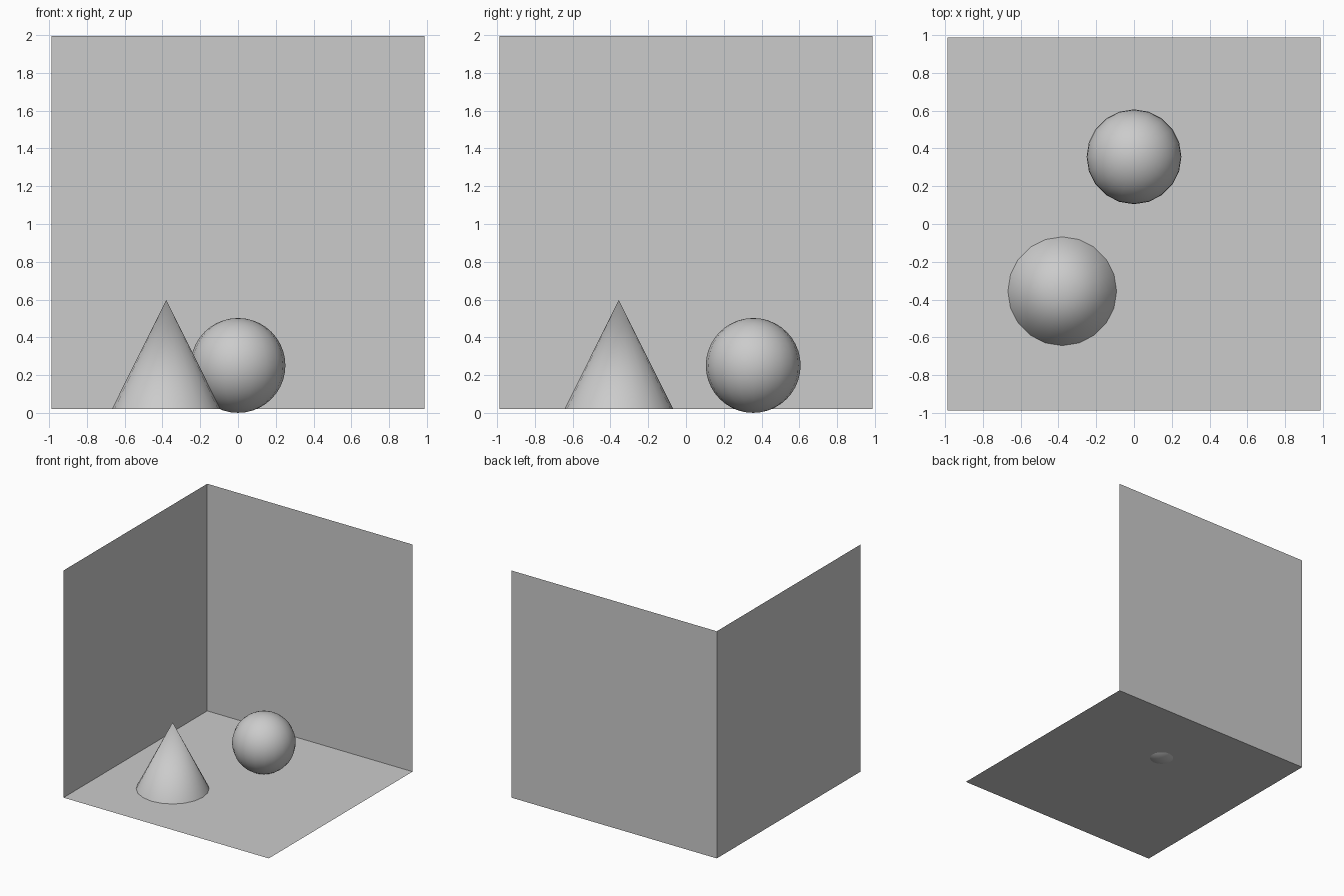
import bpy
from math import pi, radians

if "Cube" in bpy.data.objects:
    bpy.data.objects.remove(bpy.data.objects["Cube"])

H = 0.988          # half width of the floor and walls
FLOOR_Z = 0.02


def finish(name, smooth=False):
    ob = bpy.context.object
    ob.name = name
    if smooth:
        bpy.ops.object.shade_smooth_by_angle(angle=radians(40))
    return ob


def panel(name, location, rotation=(0, 0, 0)):
    bpy.ops.mesh.primitive_plane_add(size=2 * H, location=location, rotation=rotation)
    return finish(name)


# Open corner of a room: floor, back wall, left wall
panel("floor", (0, 0, FLOOR_Z))
panel("back_wall", (0, H, FLOOR_Z + H), (pi / 2, 0, 0))
panel("left_wall", (-H, 0, FLOOR_Z + H), (0, pi / 2, 0))

# Ball, sinking slightly through the floor
bpy.ops.mesh.primitive_uv_sphere_add(segments=20, ring_count=20, radius=0.251,
                                     location=(0, 0.356, 0.251))
finish("ball", smooth=True)

# Cone standing on the floor
bpy.ops.mesh.primitive_cone_add(vertices=20, radius1=0.288, radius2=0, depth=0.577,
                                location=(-0.38, -0.356, FLOOR_Z + 0.577 / 2))
finish("cone", smooth=True)
